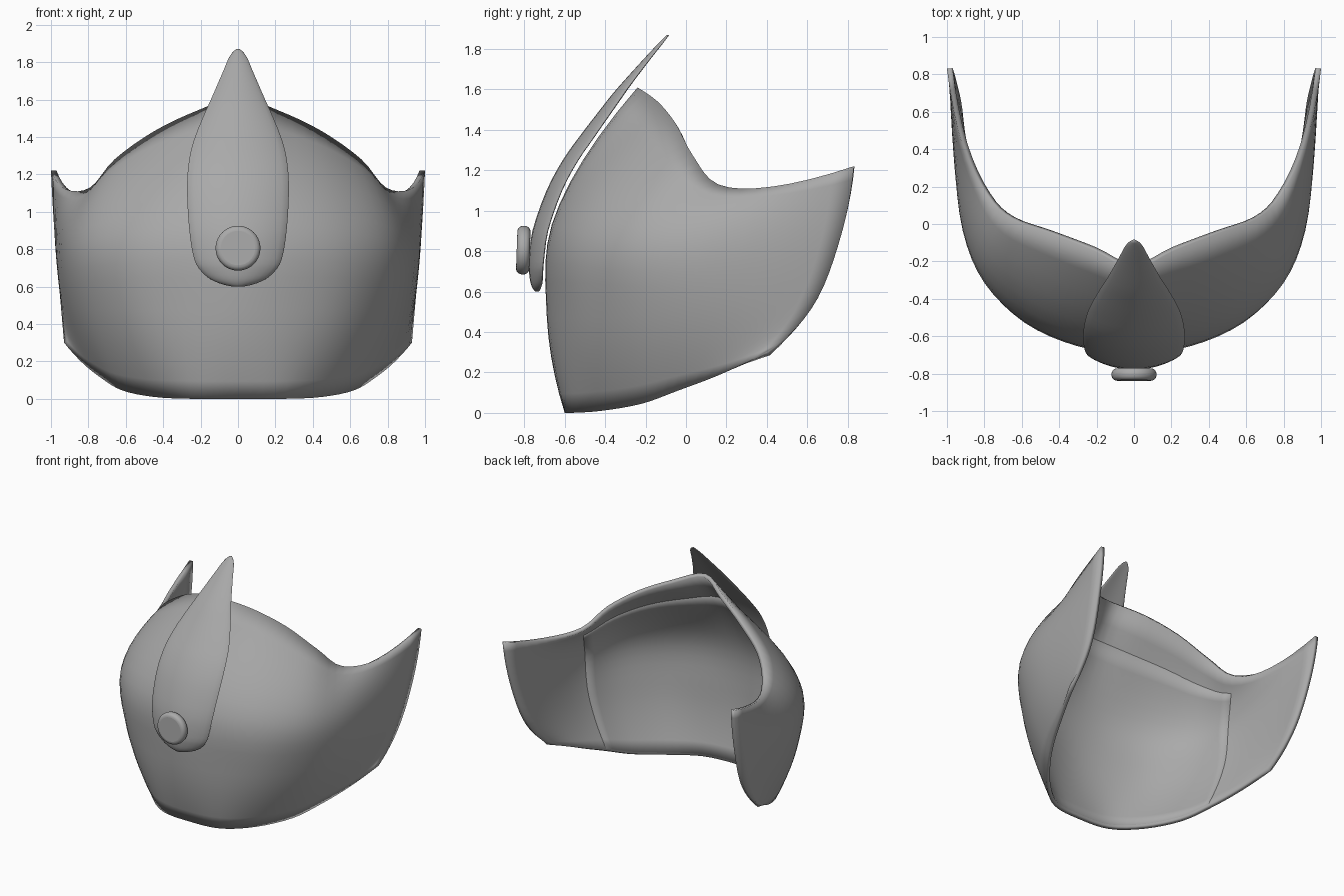
import bpy
import bmesh
from math import cos, sin, pi, radians
from mathutils import Vector

if "Cube" in bpy.data.objects:
    bpy.data.objects.remove(bpy.data.objects["Cube"], do_unlink=True)

# One plain grey for every part
grey = bpy.data.materials.new("plain_grey")
grey.use_nodes = True
tone = (0.4, 0.4, 0.4, 1)
grey.diffuse_color = tone
grey.node_tree.nodes["Principled BSDF"].inputs["Base Color"].default_value = tone


def add_object(name, bm):
    mesh = bpy.data.meshes.new(name)
    bm.to_mesh(mesh)
    bm.free()
    obj = bpy.data.objects.new(name, mesh)
    bpy.context.collection.objects.link(obj)
    mesh.materials.append(grey)
    return obj


def smooth(obj, angle=40):
    bpy.ops.object.select_all(action="DESELECT")
    obj.select_set(True)
    bpy.context.view_layer.objects.active = obj
    bpy.ops.object.shade_smooth_by_angle(angle=radians(angle))


def spline(points, t):
    """Smooth curve through the points; t counts control points from the start."""
    pts = [Vector(p) for p in points]
    pts = [3 * pts[0] - 3 * pts[1] + pts[2]] + pts + [3 * pts[-1] - 3 * pts[-2] + pts[-3]]
    i = min(int(t), len(points) - 2)
    f = t - i
    a, b, c, d = pts[i:i + 4]
    m, n = (c - a) / 2, (d - b) / 2
    return (b * (2 * f**3 - 3 * f**2 + 1) + m * (f**3 - 2 * f**2 + f)
            + c * (3 * f**2 - 2 * f**3) + n * (f**3 - f**2))


# Left half of the shell: rows from bottom rim to top rim, centre to rear edge
half_rows = [
    [(0, -.6, 0), (.25, -.57, 0), (.45, -.42, .01), (.62, -.22, .045),
     (.73, -.04, .11), (.83, .17, .19), (.93, .4, .3)],
    [(0, -.69, .5), (.3, -.64, .5), (.57, -.51, .5), (.77, -.29, .5),
     (.88, -.03, .5), (.93, .3, .5), (.95, .63, .53)],
    [(0, -.64, 1), (.29, -.6, .98), (.57, -.48, .95), (.79, -.29, .9),
     (.91, -.02, .86), (.965, .38, .85), (.98, .765, .87)],
    [(0, -.24, 1.61), (.22, -.14, 1.54), (.45, -.05, 1.43), (.66, .03, 1.28),
     (.79, .16, 1.13), (.92, .43, 1.12), (1, .83, 1.22)],
]
rows = [[(-x, y, z) for x, y, z in reversed(r[1:])] + r for r in half_rows]
middle = len(half_rows[0]) - 1


def shell_patch(name, reach, low, high, inset, thickness):
    """Part of the curved shell, reaching equally far to both sides."""
    nu, nv = 8 * reach, 16
    bm = bmesh.new()
    grid = []
    for j in range(nv + 1):
        v = low + (high - low) * j / nv
        line = []
        for i in range(nu + 1):
            u = middle - reach + 2 * reach * i / nu
            line.append(bm.verts.new(spline([spline(r, u) for r in rows], v)))
        grid.append(line)
    for j in range(nv):
        for i in range(nu):
            bm.faces.new((grid[j][i], grid[j][i + 1], grid[j + 1][i + 1], grid[j + 1][i]))
    bm.normal_update()
    for vert in bm.verts:
        vert.co -= vert.normal * inset
    obj = add_object(name, bm)
    mod = obj.modifiers.new("thickness", "SOLIDIFY")
    mod.thickness = thickness
    mod.offset = -1
    smooth(obj)
    return obj


shell_patch("mask_shell", middle, 0, 3, 0, 0.03)
shell_patch("inner_liner", 4, 0.03, 2.65, 0.01, 0.024)

# Front fin: (height, half width, y of the front surface) from bottom to tip
fin_sections = [
    (.6, .03, -.745), (.63, .13, -.765), (.68, .195, -.775), (.75, .235, -.778),
    (.9, .26, -.76), (1.1, .272, -.69), (1.25, .265, -.61), (1.37, .24, -.525),
    (1.5, .19, -.425), (1.6, .145, -.345), (1.75, .08, -.21), (1.83, .045, -.135),
    (1.87, .008, -.095),
]
bm = bmesh.new()
sides = 24
rings = []
steps = 3 * (len(fin_sections) - 1)
for k in range(steps + 1):
    z, w, front = spline(fin_sections, k / 3)
    w = max(w, 0.006)
    thick = 0.025 * min(1, 0.2 + w / 0.2)
    bow = 0.05 * min(1, w / 0.25)
    ring = []
    for s in range(sides):
        a = 2 * pi * s / sides
        y = front + thick + bow * cos(a) ** 2 - thick * sin(a)
        ring.append(bm.verts.new((w * cos(a), y, z)))
    rings.append(ring)
for lower, upper in zip(rings, rings[1:]):
    for s in range(sides):
        t = (s + 1) % sides
        bm.faces.new((lower[s], lower[t], upper[t], upper[s]))
bm.faces.new(rings[0])
bm.faces.new(rings[-1])
bmesh.ops.recalc_face_normals(bm, faces=bm.faces)
smooth(add_object("front_fin", bm), 60)

# Round button low on the fin
bpy.ops.mesh.primitive_cylinder_add(vertices=40, radius=0.12, depth=0.065,
                                    location=(0, -.805, .805),
                                    rotation=(radians(88), 0, 0))
button = bpy.context.object
button.name = "fin_button"
button.data.materials.append(grey)
bevel = button.modifiers.new("round_edge", "BEVEL")
bevel.width = 0.028
bevel.segments = 5
smooth(button, 60)
bevel.limit_method = "ANGLE"
